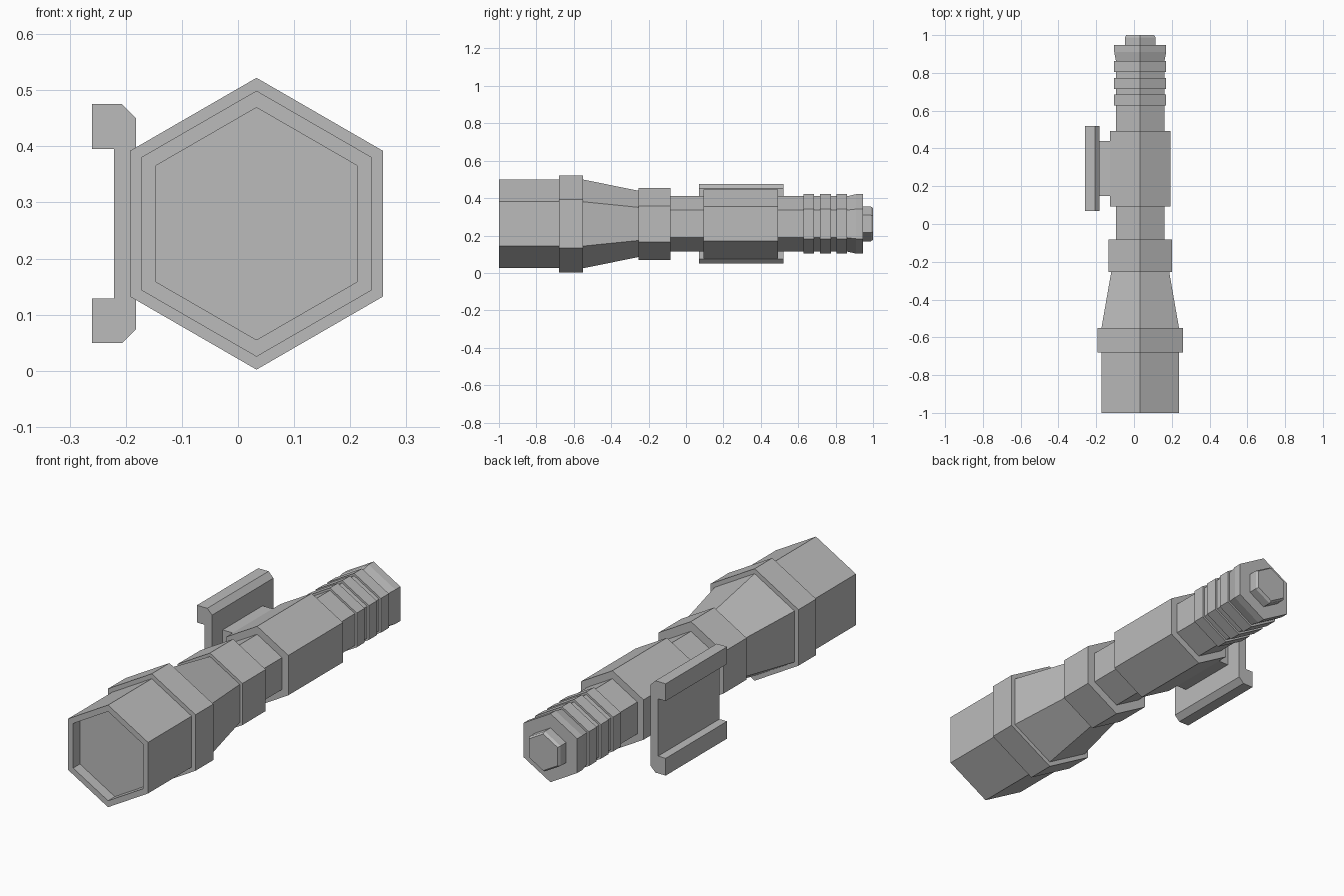
import bpy, bmesh
from math import sin, cos, pi

AXIS_X, AXIS_Z = 0.033, 0.262

if "Cube" in bpy.data.objects:
    bpy.data.objects.remove(bpy.data.objects["Cube"], do_unlink=True)

grey = bpy.data.materials.new("plain grey")
grey.use_nodes = True
grey.diffuse_color = (0.5, 0.5, 0.5, 1)
grey.node_tree.nodes["Principled BSDF"].inputs["Base Color"].default_value = (0.5, 0.5, 0.5, 1)


def loft(name, rings):
    """Skin a closed solid through matching rings of points."""
    bm = bmesh.new()
    loops = [[bm.verts.new(p) for p in ring] for ring in rings]
    n = len(loops[0])
    for a, b in zip(loops, loops[1:]):
        for i in range(n):
            j = (i + 1) % n
            bm.faces.new((a[i], a[j], b[j], b[i]))
    bm.faces.new(loops[0])
    bm.faces.new(loops[-1])
    bmesh.ops.recalc_face_normals(bm, faces=bm.faces)
    mesh = bpy.data.meshes.new(name)
    bm.to_mesh(mesh)
    bm.free()
    mesh.materials.append(grey)
    obj = bpy.data.objects.new(name, mesh)
    bpy.context.collection.objects.link(obj)
    return obj


def hex_part(name, *stations):
    """Six-sided section along y from (y, radius) stations, corner up."""
    angles = [pi / 2 + i * pi / 3 for i in range(6)]
    return loft(name, [[(AXIS_X + r * cos(a), y, AXIS_Z + r * sin(a)) for a in angles]
                       for y, r in stations])


def extrude_y(name, outline, y0, y1):
    return loft(name, [[(x, y, z) for x, z in outline] for y in (y0, y1)])


# Lamp head with recessed lens, collar ring and taper
hex_part("lamp_head", (-0.95, 0.207), (-1, 0.207), (-1, 0.237), (-0.68, 0.237))
hex_part("head_ring", (-0.68, 0.26), (-0.55, 0.26))
hex_part("head_taper", (-0.55, 0.237), (-0.253, 0.177))
hex_part("neck_collar", (-0.253, 0.193), (-0.083, 0.193))

# Tube and mounting sleeve
hex_part("neck_tube", (-0.083, 0.148), (0.093, 0.148))
hex_part("mount_sleeve", (0.093, 0.185), (0.493, 0.185))

# Ribbed tail grip with flared end
grip = [(0.493, 0.148)]
for start in (0.627, 0.716, 0.804):
    end = start + 0.058
    grip += [(start, 0.148), (start, 0.159), (end, 0.159), (end, 0.148)]
grip += [(0.91, 0.159), (0.947, 0.159)]
hex_part("tail_grip", *grip)
hex_part("tail_button", (0.947, 0.093), (0.988, 0.093), (1, 0.085))

# Side rail clamp: mirrored channel outline, plus the block joining it to the sleeve
upper = [(-0.182, 0.188), (-0.207, 0.213), (-0.26, 0.213), (-0.26, 0.133), (-0.221, 0.133)]
outline = upper + [(x, -z) for x, z in reversed(upper)]
extrude_y("rail_clamp", [(x, AXIS_Z + z) for x, z in outline], 0.07, 0.52)
block = [(-0.19, -0.09), (-0.12, -0.09), (-0.12, 0.09), (-0.19, 0.09)]
extrude_y("clamp_block", [(x, AXIS_Z + z) for x, z in block], 0.147, 0.44)
